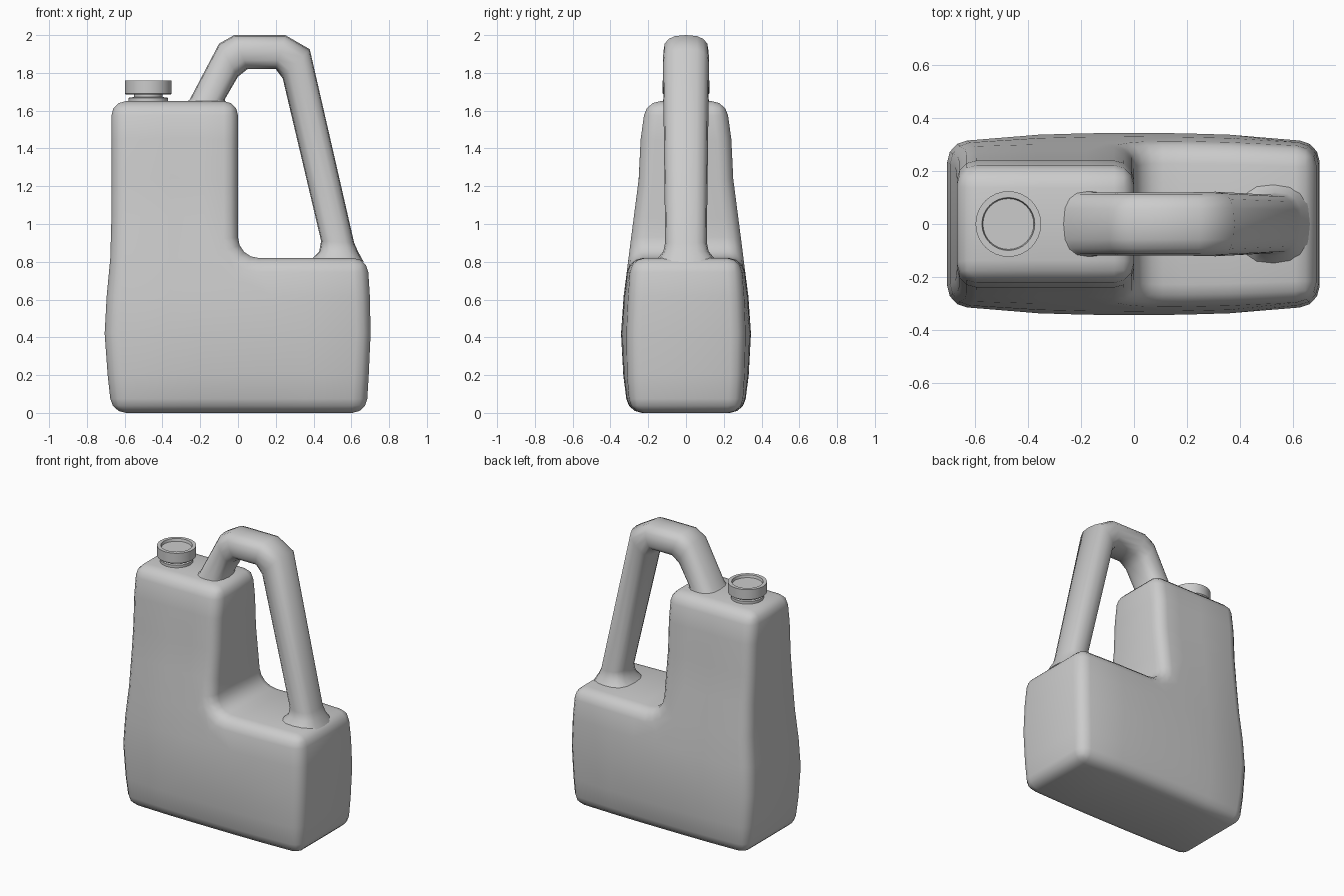
import bpy, bmesh, math

if "Cube" in bpy.data.objects:
    bpy.data.objects.remove(bpy.data.objects["Cube"])


def finish(bm, name, angle=50):
    bmesh.ops.recalc_face_normals(bm, faces=bm.faces)
    mesh = bpy.data.meshes.new(name)
    bm.to_mesh(mesh)
    bm.free()
    ob = bpy.data.objects.new(name, mesh)
    bpy.context.collection.objects.link(ob)
    bpy.ops.object.select_all(action='DESELECT')
    ob.select_set(True)
    bpy.context.view_layer.objects.active = ob
    bpy.ops.object.shade_smooth_by_angle(angle=math.radians(angle))
    return ob


# Body: L-shaped grid, rows are (z, left x, right x, end half depth, side bulge)
rows = [(0, .668, .68, .295, .012), (.2, .69, .692, .306, .026),
        (.42, .706, .702, .31, .034), (.62, .695, .698, .302, .028),
        (.82, .676, .685, .288, .016), (1.04, .67, 0, .27, .006),
        (1.24, .67, 0, .25, 0), (1.45, .67, 0, .24, 0), (1.65, .67, 0, .212, 0)]
cols = [-.67, -.36, -.18, 0, .18, .36, .67]

bm = bmesh.new()
verts = {}


def vert(i, k, side):
    if (i, k, side) not in verts:
        z, left, right, depth, bulge = rows[k]
        x = -left if i == 0 else right if i == 6 else cols[i]
        y = depth + bulge * (1 - abs(x / .7) ** 2.5 if abs(x) < .7 else 0)
        verts[i, k, side] = bm.verts.new((x, side * y, z))
    return verts[i, k, side]


cells = [(i, k) for k in range(8) for i in range(6 if k < 4 else 3)]
edges = set()
for i, k in cells:
    loop = [(i, k), (i + 1, k), (i + 1, k + 1), (i, k + 1)]
    for side in (-1, 1):
        bm.faces.new([vert(*p, side) for p in loop])
    edges.update(zip(loop, loop[1:] + loop[:1]))
for a, b in edges:
    if (b, a) not in edges:
        bm.faces.new([vert(*a, -1), vert(*b, -1), vert(*b, 1), vert(*a, 1)])
bmesh.ops.recalc_face_normals(bm, faces=bm.faces)

# Fillet of the inner corner, then rounding of all outer edges
inner = bm.edges.get((verts[3, 4, -1], verts[3, 4, 1]))
bmesh.ops.bevel(bm, geom=[inner], offset=.11, segments=4, profile=.5,
                affect='EDGES', clamp_overlap=False)
sharp = [e for e in bm.edges if e.calc_face_angle(0) > math.radians(40)]
bmesh.ops.bevel(bm, geom=sharp, offset=.075, segments=3, profile=.5,
                affect='EDGES', clamp_overlap=False)
finish(bm, "jug_body")

# Handle: loft between outer and inner outline (outer x, z, inner x, z, half width)
stations = [(-.30, 1.62, -.06, 1.62, .135), (-.255, 1.66, -.07, 1.66, .12),
            (-.10, 1.955, .0, 1.78, .12), (-.02, 2.0, .05, 1.82, .12),
            (.25, 2.0, .2, 1.82, .12), (.38, 1.925, .237, 1.77, .122),
            (.615, .9, .44, .91, .11), (.635, .855, .43, .855, .12),
            (.665, .80, .385, .81, .16)]
SIDES = 16
bm = bmesh.new()
rings = []
for xo, zo, xi, zi, half in stations:
    ring = []
    for n in range(SIDES):
        a = math.tau * n / SIDES
        c, s = (math.copysign(abs(t) ** .75, t) for t in (math.cos(a), math.sin(a)))
        ring.append(bm.verts.new(((xo + xi) / 2 + c * (xo - xi) / 2, s * half,
                                  (zo + zi) / 2 + c * (zo - zi) / 2)))
    rings.append(ring)
for r, q in zip(rings, rings[1:]):
    for n in range(SIDES):
        m = (n + 1) % SIDES
        bm.faces.new([r[n], r[m], q[m], q[n]])
finish(bm, "handle", 60)


# Neck and cap: turned profiles of (radius, z)
def lathe(name, profile, x, sides=32):
    bm = bmesh.new()
    vs = [bm.verts.new((r, 0, z)) for r, z in profile]
    es = [bm.edges.new(p) for p in zip(vs, vs[1:])]
    bmesh.ops.spin(bm, geom=vs + es, cent=(0, 0, 0), axis=(0, 0, 1),
                   angle=math.tau, steps=sides)
    bmesh.ops.remove_doubles(bm, verts=bm.verts, dist=.0005)
    bmesh.ops.translate(bm, verts=bm.verts, vec=(x, 0, 0))
    return finish(bm, name, 30)


lathe("neck", [(.105, 1.64), (.105, 1.668), (.075, 1.672), (.075, 1.70)], -.475)
lathe("cap", [(0, 1.685), (.118, 1.685), (.124, 1.691), (.124, 1.76),
              (.10, 1.76), (.096, 1.742), (0, 1.742)], -.475)
